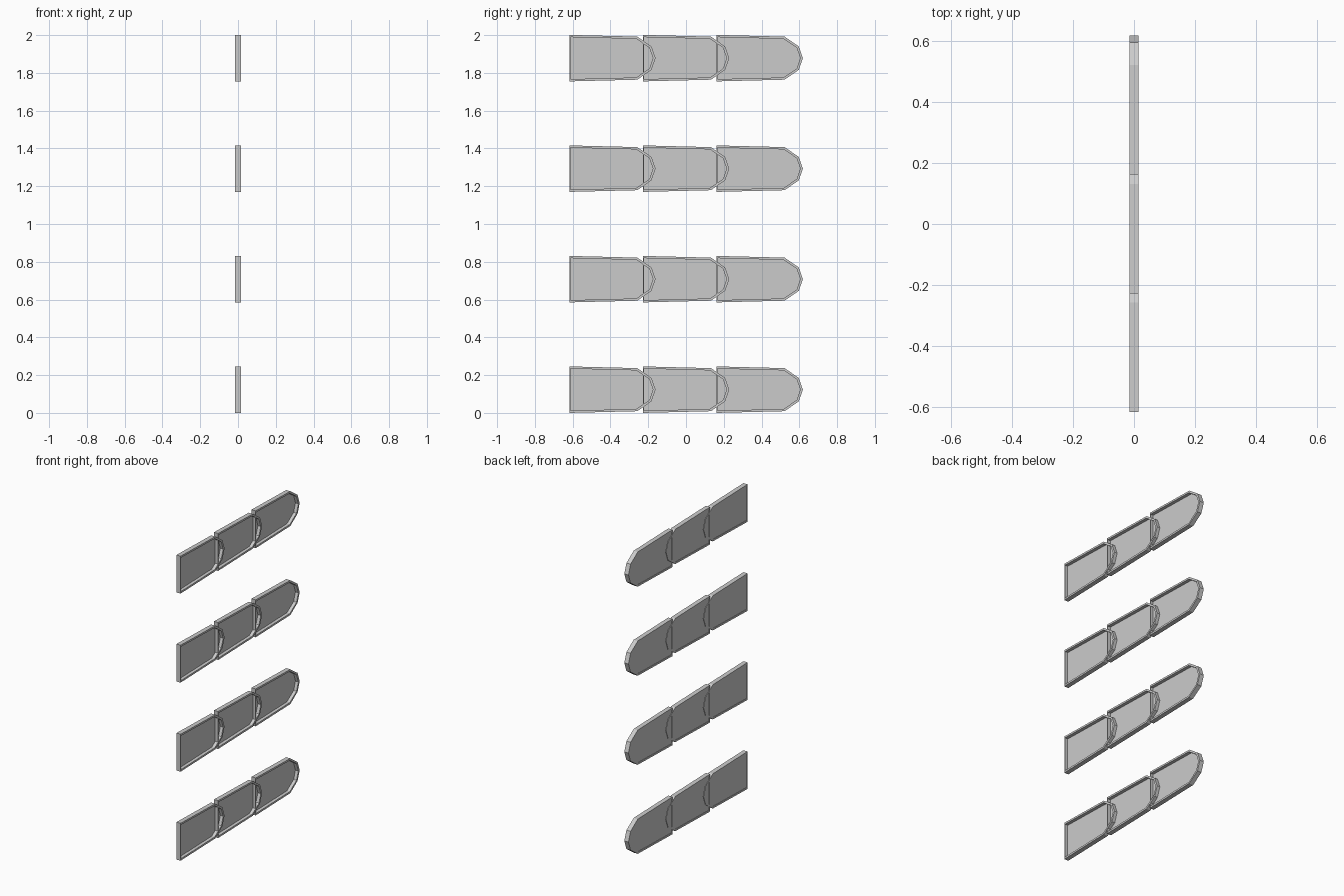
import bpy, bmesh

old = bpy.data.objects.get("Cube")
if old:
    bpy.data.objects.remove(old, do_unlink=True)

grey = bpy.data.materials.new("plain_grey")
grey.use_nodes = True
colour = (0.6, 0.6, 0.6, 1)
grey.diffuse_color = colour
grey.node_tree.nodes["Principled BSDF"].inputs["Base Color"].default_value = colour

HALF_THICK = 0.015
FLOOR_FRONT, FLOOR_BACK = -0.006, -0.012
PITCH_Y, PITCH_Z = 0.39, 0.585


def mirrored(points):
    """Close a half outline (ending at the tip) by mirroring it in z."""
    return points + [(y, -z) for y, z in reversed(points[:-1])]


OUTER = mirrored([(0, -0.123), (0.36, -0.114), (0.435, -0.062), (0.457, 0)])
INNER = mirrored([(0.006, -0.111), (0.355, -0.102), (0.424, -0.055), (0.443, 0)])


def tray_mesh():
    """Shallow tapered tray with a pointed round end, a rim and a sunken panel."""
    bm = bmesh.new()

    def loop(outline, x):
        return [bm.verts.new((x, y, z)) for y, z in outline]

    def bridge(a, b):
        for i in range(len(a)):
            j = (i + 1) % len(a)
            bm.faces.new((a[i], a[j], b[j], b[i]))

    rings = [loop(INNER, FLOOR_FRONT), loop(INNER, HALF_THICK),
             loop(OUTER, HALF_THICK), loop(OUTER, -HALF_THICK),
             loop(INNER, -HALF_THICK), loop(INNER, FLOOR_BACK)]
    for a, b in zip(rings, rings[1:]):
        bridge(a, b)
    bm.faces.new(rings[0])
    bm.faces.new(rings[-1])
    bmesh.ops.recalc_face_normals(bm, faces=bm.faces)
    mesh = bpy.data.meshes.new("slat_segment")
    bm.to_mesh(mesh)
    bm.free()
    mesh.materials.append(grey)
    return mesh


# Four slats, each of three overlapping segments
segment = tray_mesh()
for row in range(4):
    for part, name in enumerate(("front", "middle", "tip")):
        ob = bpy.data.objects.new(f"slat_{row + 1}_{name}_segment", segment)
        ob.location = (0, -0.618 + part * PITCH_Y, 0.123 + row * PITCH_Z)
        bpy.context.collection.objects.link(ob)
